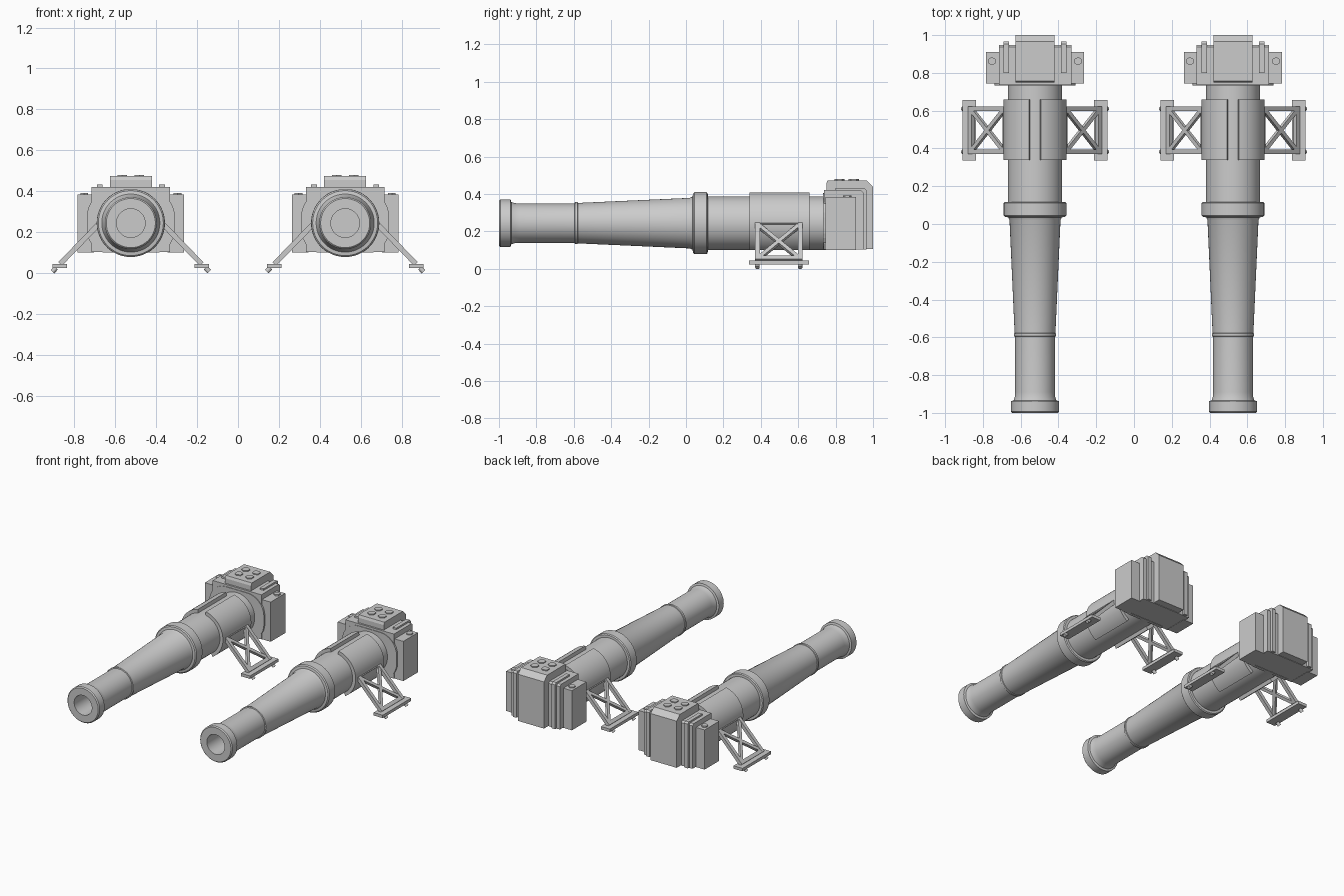
import bpy, bmesh
from math import pi, sin, cos, radians, atan2
from mathutils import Vector, Matrix

if "Cube" in bpy.data.objects:
    bpy.data.objects.remove(bpy.data.objects["Cube"])

AXIS_Z = 0.244
CANNON_X = (-0.524, 0.524)


def place(name, bm, smooth=False):
    """Turn a bmesh into one mesh and place it on both cannons."""
    bmesh.ops.recalc_face_normals(bm, faces=bm.faces)
    mesh = bpy.data.meshes.new(name)
    bm.to_mesh(mesh)
    bm.free()
    for side, x in zip(("left", "right"), CANNON_X):
        ob = bpy.data.objects.new(f"{name}_{side}", mesh)
        ob.location.x = x
        bpy.context.collection.objects.link(ob)
    if smooth:
        bpy.ops.object.select_all(action='DESELECT')
        ob.select_set(True)
        bpy.context.view_layer.objects.active = ob
        bpy.ops.object.shade_smooth_by_angle(angle=radians(30))


def spin(bm, profile, start=0.0, sweep=2 * pi, steps=48, closed=False):
    """Spin (radius, y) points around the bore axis; angle 0 points to +x, 90 to +z."""
    full = abs(sweep - 2 * pi) < 1e-6
    rings = []
    for i in range(steps if full else steps + 1):
        a = start + sweep * i / steps
        rings.append([bm.verts.new((r * cos(a), y, AXIS_Z + r * sin(a))) for r, y in profile])
    n = len(profile)
    for i in range(steps):
        p, q = rings[i], rings[(i + 1) % len(rings)]
        for j in range(n if closed else n - 1):
            k = (j + 1) % n
            bm.faces.new((p[j], p[k], q[k], q[j]))
    if not full:
        bm.faces.new(rings[0])
        bm.faces.new(rings[-1])
    elif not closed:
        bm.faces.new([r[0] for r in rings])
        bm.faces.new([r[-1] for r in rings])


def prism(bm, points, offset):
    """Extrude a closed polygon along an offset."""
    a = [bm.verts.new(p) for p in points]
    b = [bm.verts.new(Vector(p) + Vector(offset)) for p in points]
    bm.faces.new(a)
    bm.faces.new(b)
    for i in range(len(a)):
        j = (i + 1) % len(a)
        bm.faces.new((a[i], a[j], b[j], b[i]))


def block(bm, x0, x1, y_z):
    """Side profile of (y, z) points extruded across x."""
    prism(bm, [(x0, y, z) for y, z in y_z], (x1 - x0, 0, 0))


def rect(y0, y1, z0, z1, c=0.0):
    """Side rectangle, with the upper rear corner chamfered by c."""
    if c:
        return [(y0, z0), (y1, z0), (y1, z1 - c), (y1 - c, z1), (y0, z1)]
    return [(y0, z0), (y1, z0), (y1, z1), (y0, z1)]


def bar(bm, a, b, width, normal, depth):
    """Square bar from a to b lying in the plane with the given normal."""
    a, b = Vector(a), Vector(b)
    d = (b - a).normalized()
    n = Vector(normal).normalized() * depth / 2
    s = d.cross(n).normalized() * width / 2
    prism(bm, [a + n + s, a + n - s, a - n - s, a - n + s], b - a)


def cylinder(bm, center, r, h, sides, direction=(0, 0, 1)):
    rot = Vector((0, 0, 1)).rotation_difference(Vector(direction)).to_matrix().to_4x4()
    bmesh.ops.create_cone(bm, cap_ends=True, segments=sides, radius1=r, radius2=r, depth=h,
                          matrix=Matrix.Translation(center) @ rot)


# Barrel with open bore
bm = bmesh.new()
spin(bm, [(0.07, -0.5), (0.07, -1), (0.12, -1), (0.127, -0.993), (0.127, -0.938),
          (0.113, -0.934), (0.107, -0.915), (0.105, -0.89), (0.105, -0.596), (0.112, -0.594),
          (0.112, -0.58), (0.108, -0.578), (0.135, 0.02), (0.142, 0.035), (0.159, 0.038),
          (0.166, 0.045), (0.166, 0.11), (0.16, 0.116), (0.143, 0.117), (0.143, 0.76)])
place("barrel", bm, True)

# Split cradle sleeve, open at top and bottom
bm = bmesh.new()
shell = [(0.14, 0.34), (0.167, 0.34), (0.167, 0.66), (0.14, 0.66)]
spin(bm, shell, radians(-59), radians(138), 24, True)
spin(bm, shell, radians(101), radians(138), 24, True)
place("cradle_sleeve", bm, True)

# Rounded collar plate in front of the breech
bm = bmesh.new()
outline = []
for cx, cz, a0 in ((1, 0.275, 0), (-1, 0.275, 90), (-1, 0.215, 180), (1, 0.215, 270)):
    for i in range(9):
        a = radians(a0 + 90 * i / 8)
        outline.append((cx * 0.085 + 0.13 * cos(a), 0.733, max(0.1, cz + 0.13 * sin(a))))
prism(bm, outline, (0, 0.022, 0))
bmesh.ops.remove_doubles(bm, verts=bm.verts, dist=1e-5)
place("breech_collar", bm)

# Breech core and the wider layer around it
bm = bmesh.new()
block(bm, -0.103, 0.103, [(0.75, 0.105), (1, 0.105), (1, 0.438), (0.965, 0.473),
                          (0.757, 0.473), (0.75, 0.455)])
place("breech_core", bm)
bm = bmesh.new()
block(bm, -0.192, 0.192, rect(0.737, 0.948, 0.102, 0.42, 0.012))
place("breech_housing", bm)

# Ribs wrapped over the housing, and side blocks
bm = bmesh.new()
for s in (-1, 1):
    block(bm, s * 0.138, s * 0.166, rect(0.80, 0.965, 0.104, 0.432, 0.012))
place("breech_ribs", bm)
bm = bmesh.new()
for s in (-1, 1):
    block(bm, s * 0.18, s * 0.26, rect(0.745, 0.91, 0.1, 0.383))
place("breech_side_blocks", bm)

# Hex bolts
bm = bmesh.new()
for s in (-1, 1):
    cylinder(bm, (s * 0.228, 0.862, 0.385), 0.022, 0.014, 6)
    for y in (0.82, 0.897):
        cylinder(bm, (s * 0.042, y, 0.475), 0.027, 0.01, 6)
place("hex_bolts", bm)

# Braced legs with foot bars and tilted pins
frames, feet, pins = bmesh.new(), bmesh.new(), bmesh.new()
for s in (-1, 1):
    top, low = (s * 0.15, 0.246), (s * 0.345, 0.045)
    slope = Vector((low[0] - top[0], 0, low[1] - top[1])).normalized()
    normal = (-slope.z, 0, slope.x)

    def at(y, t):
        return (top[0] + (low[0] - top[0]) * t, y, top[1] + (low[1] - top[1]) * t)
    for y, other in ((0.382, 0.61), (0.61, 0.382)):
        bar(frames, at(y, 0), at(y, 1), 0.025, normal, 0.025)
        bar(frames, at(y, 0.05), at(other, 0.97), 0.022, normal, 0.02)
        cylinder(pins, (s * 0.374, y, 0.016), 0.012, 0.026, 12, slope)
    for t in (0.02, 0.96):
        bar(frames, at(0.37, t), at(0.622, t), 0.025, normal, 0.024)
    block(feet, s * 0.312, s * 0.383, rect(0.337, 0.657, 0.024, 0.045))
place("leg_frames", frames)
place("foot_bars", feet)
place("foot_pins", pins)
